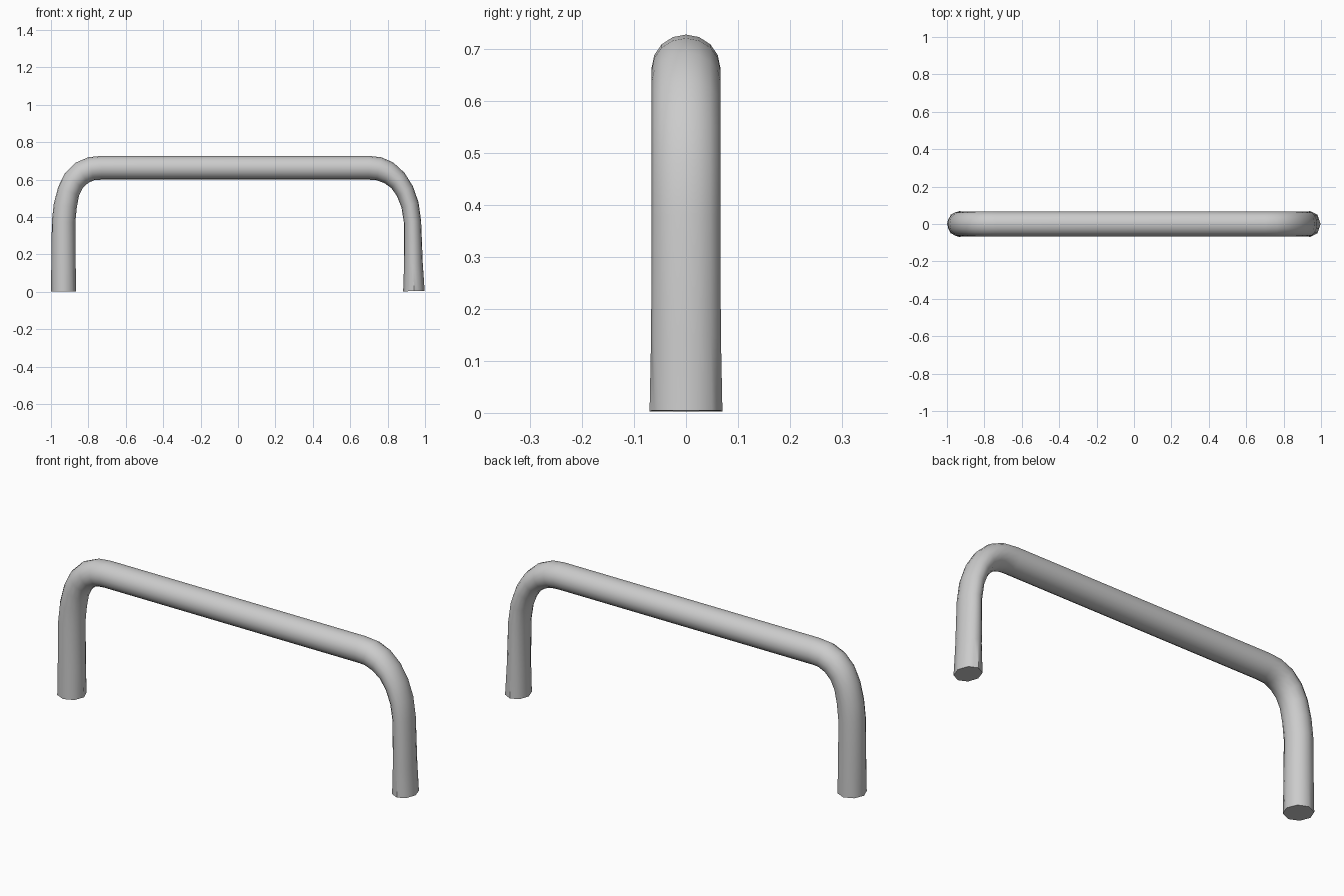
import bpy, bmesh, math
from mathutils import Vector

if "Cube" in bpy.data.objects:
    bpy.data.objects.remove(bpy.data.objects["Cube"])

SIDES = 16

# Each station: outer edge (x, z), inner edge (x, z), half depth in y
left = [
    ((-1.0, 0.003), (-0.865, 0.003), 0.070),
    ((-0.998, 0.15), (-0.868, 0.15), 0.067),
    ((-0.995, 0.38), (-0.87, 0.37), 0.066),
    ((-0.985, 0.47), (-0.862, 0.45), 0.066),
    ((-0.962, 0.56), (-0.85, 0.515), 0.066),
    ((-0.925, 0.635), (-0.83, 0.555), 0.066),
    ((-0.87, 0.69), (-0.802, 0.582), 0.066),
    ((-0.80, 0.72), (-0.77, 0.597), 0.066),
    ((-0.73, 0.727), (-0.73, 0.60), 0.066),
]
right = [
    ((0.70, 0.727), (0.70, 0.60), 0.066),
    ((0.765, 0.72), (0.74, 0.597), 0.066),
    ((0.83, 0.692), (0.782, 0.582), 0.066),
    ((0.89, 0.637), (0.82, 0.555), 0.066),
    ((0.935, 0.565), (0.85, 0.512), 0.066),
    ((0.965, 0.48), (0.874, 0.452), 0.066),
    ((0.979, 0.38), (0.887, 0.37), 0.066),
    ((0.988, 0.15), (0.888, 0.15), 0.067),
    ((0.998, 0.005), (0.883, 0.003), 0.070),
]
stations = left + right


def add_ring(bm, outer, inner, half_y, octagonal):
    o, i = Vector((outer[0], 0, outer[1])), Vector((inner[0], 0, inner[1]))
    mid, arm = (o + i) / 2, (o - i) / 2
    ring = []
    for k in range(SIDES):
        a = 2 * math.pi * k / SIDES
        r = math.cos(math.pi / 8) if octagonal and k % 2 else 1.0
        ring.append(bm.verts.new(mid + arm * (r * math.cos(a))
                                 + Vector((0, half_y * r * math.sin(a), 0))))
    return ring


# Bent tube with slightly faceted, flared feet
bm = bmesh.new()
last = len(stations) - 1
rings = [add_ring(bm, *s, n in (0, last)) for n, s in enumerate(stations)]
for a, b in zip(rings, rings[1:]):
    for k in range(SIDES):
        j = (k + 1) % SIDES
        bm.faces.new((a[k], a[j], b[j], b[k]))
bm.faces.new(rings[0])
bm.faces.new(rings[-1])
bmesh.ops.recalc_face_normals(bm, faces=bm.faces)

mesh = bpy.data.meshes.new("bent_handle_bar")
bm.to_mesh(mesh)
bm.free()
handle = bpy.data.objects.new("bent_handle_bar", mesh)
bpy.context.collection.objects.link(handle)
bpy.context.view_layer.objects.active = handle
handle.select_set(True)
bpy.ops.object.shade_smooth_by_angle(angle=math.radians(40))
